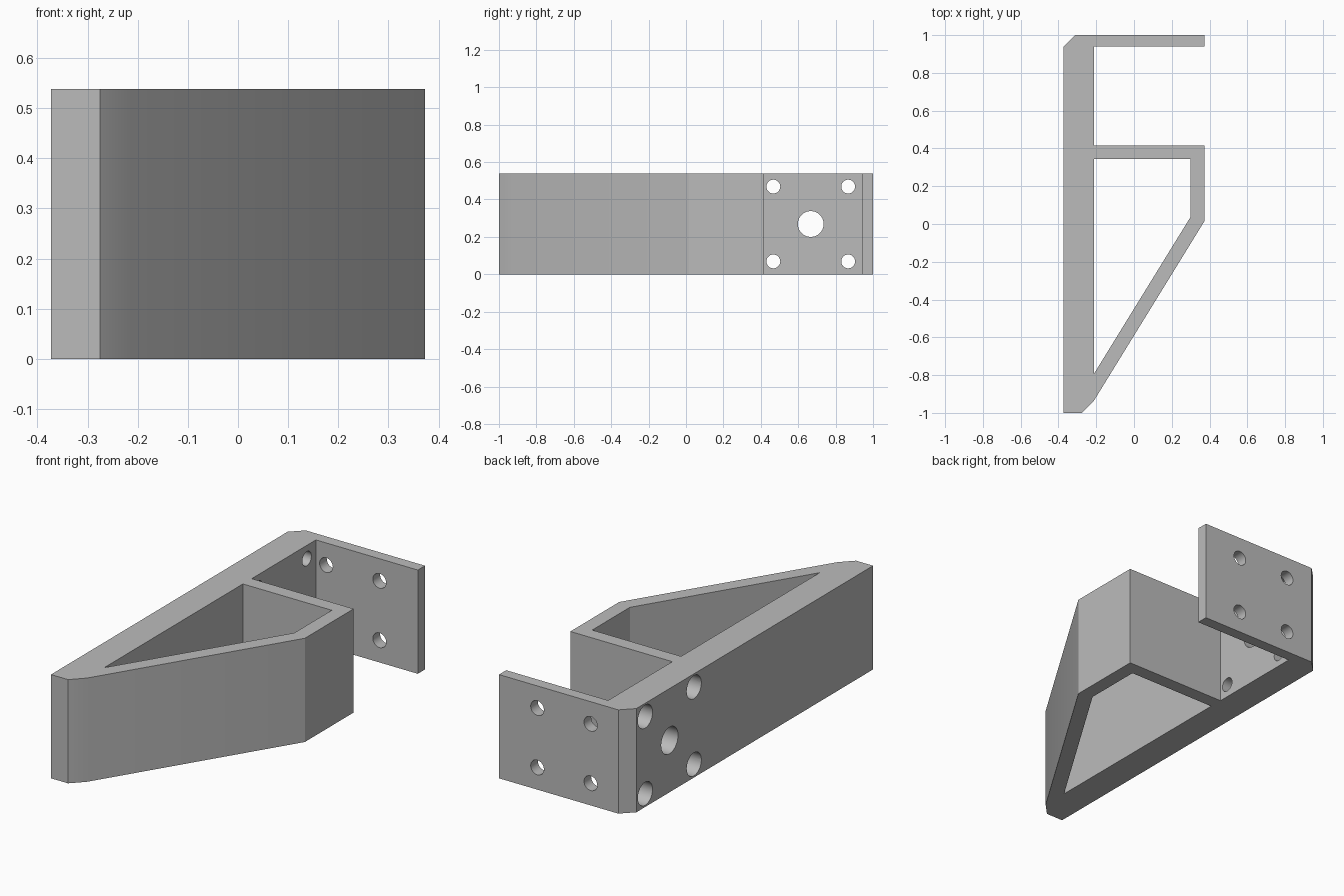
import bpy, bmesh
from mathutils import Matrix, Vector

if "Cube" in bpy.data.objects:
    bpy.data.objects.remove(bpy.data.objects["Cube"])

H = 0.538          # height of the bracket
MID = H / 2

grey = bpy.data.materials.new("grey")
grey.diffuse_color = (0.5, 0.5, 0.5, 1)
grey.use_nodes = True
grey.node_tree.nodes["Principled BSDF"].inputs["Base Color"].default_value = grey.diffuse_color


def make_object(name, bm):
    bmesh.ops.recalc_face_normals(bm, faces=bm.faces)
    mesh = bpy.data.meshes.new(name)
    bm.to_mesh(mesh)
    bm.free()
    mesh.materials.append(grey)
    ob = bpy.data.objects.new(name, mesh)
    bpy.context.collection.objects.link(ob)
    return ob


def prism(name, outline, z0, z1):
    bm = bmesh.new()
    face = bm.faces.new([bm.verts.new((x, y, z0)) for x, y in outline])
    ext = bmesh.ops.extrude_face_region(bm, geom=[face], use_keep_orig=True)
    verts = [g for g in ext["geom"] if isinstance(g, bmesh.types.BMVert)]
    bmesh.ops.translate(bm, verts=verts, vec=(0, 0, z1 - z0))
    return make_object(name, bm)


def rod(name, centre, axis, radius, length):
    rot = Vector((0, 0, 1)).rotation_difference(Vector(axis)).to_matrix().to_4x4()
    bm = bmesh.new()
    bmesh.ops.create_cone(bm, cap_ends=True, segments=40, radius1=radius,
                          radius2=radius, depth=length,
                          matrix=Matrix.Translation(centre) @ rot)
    return make_object(name, bm)


def cut(target, cutter):
    cutter.hide_render = True
    mod = target.modifiers.new("cut", 'BOOLEAN')
    mod.operation = 'DIFFERENCE'
    mod.solver = 'EXACT'
    mod.object = cutter
    bpy.context.view_layer.objects.active = target
    bpy.ops.object.modifier_apply(modifier=mod.name)
    bpy.data.objects.remove(cutter, do_unlink=True)


# Bracket body: thick spine, back plate and sloping arm
bracket = prism("bracket", [
    (-0.373, -1), (-0.275, -1), (-0.212, -0.935), (0.373, 0.015),
    (0.373, 0.415), (-0.212, 0.415), (-0.212, 0.941), (0.373, 0.941),
    (0.373, 1), (-0.312, 1), (-0.373, 0.939)], 0, H)

# Open pocket inside the arm
cut(bracket, prism("pocket_cutter", [
    (-0.212, 0.343), (-0.212, -0.793), (0.298, 0.035), (0.298, 0.343)], -0.1, H + 0.1))

# Spine holes: large centre hole and four counterbored screw holes
cut(bracket, rod("centre_cutter", (-0.29, 0.667, MID), (1, 0, 0), 0.069, 0.3))
for sy in (-1, 1):
    for sz in (-1, 1):
        y, z = 0.667 + sy * 0.2, MID + sz * 0.2
        cut(bracket, rod("screw_cutter", (-0.29, y, z), (1, 0, 0), 0.037, 0.3))
        cut(bracket, rod("counterbore_cutter", (-0.373, y, z), (1, 0, 0), 0.06, 0.16))

# Back plate holes
for sx in (-1, 1):
    for sz in (-1, 1):
        cut(bracket, rod("plate_cutter", (sx * 0.153, 0.97, MID + sz * 0.154),
                         (0, 1, 0), 0.038, 0.2))

# Smooth hole walls, sharp edges elsewhere
bpy.ops.object.select_all(action='DESELECT')
bracket.select_set(True)
bpy.context.view_layer.objects.active = bracket
bpy.ops.object.shade_smooth_by_angle(angle=0.4)
